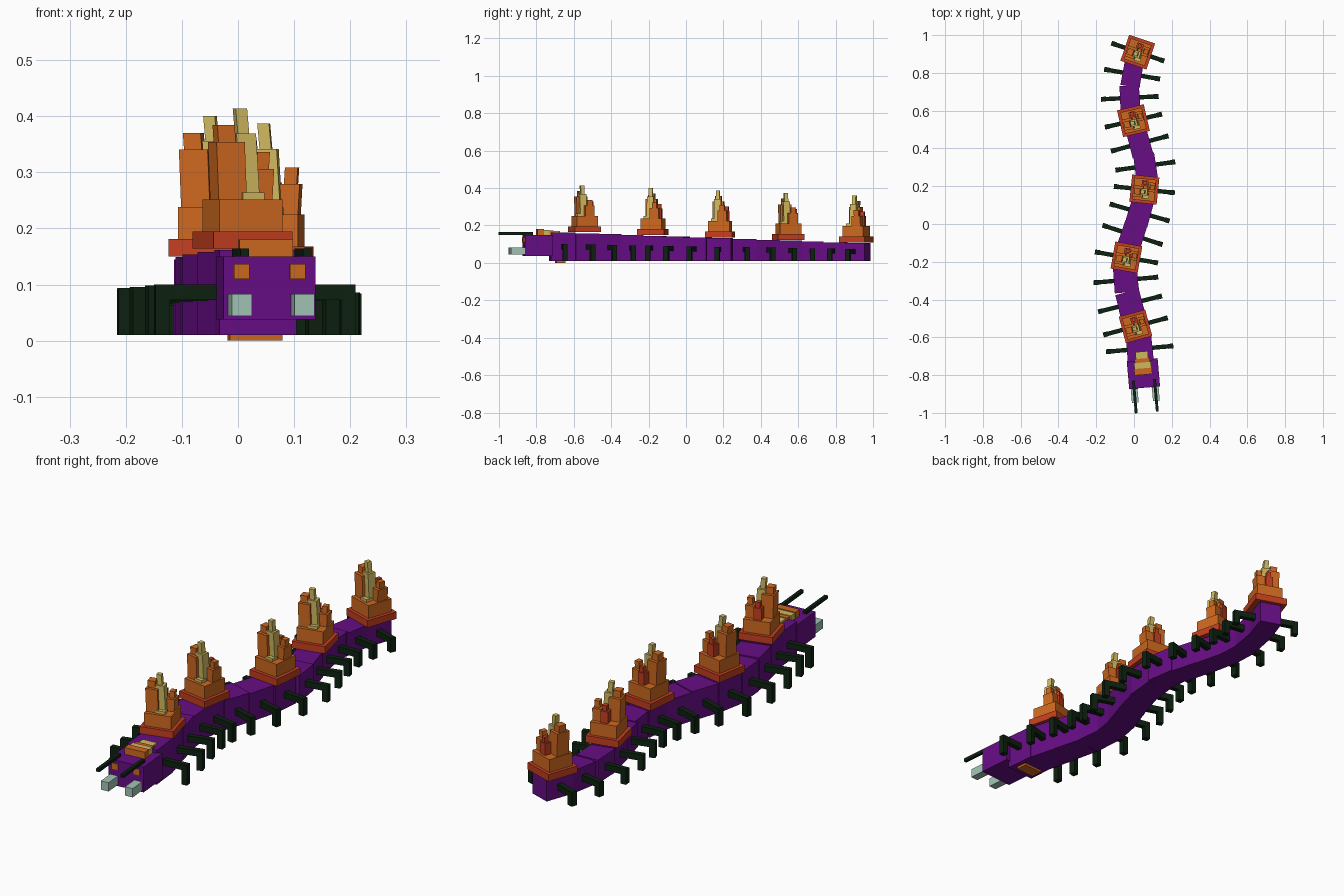
import bpy, bmesh, math
from mathutils import Matrix, Vector

if "Cube" in bpy.data.objects:
    bpy.data.objects.remove(bpy.data.objects["Cube"])


def material(name, rgb):
    m = bpy.data.materials.new(name)
    m.diffuse_color = (*rgb, 1)
    m.use_nodes = True
    m.node_tree.nodes["Principled BSDF"].inputs["Base Color"].default_value = m.diffuse_color
    return m


PURPLE = material("purple", (0.135, 0.004, 0.235))
ORANGE = material("orange", (0.62, 0.14, 0.014))
RED = material("red", (0.55, 0.05, 0.014))
TAN = material("tan", (0.63, 0.48, 0.115))
GREEN = material("dark green", (0.004, 0.015, 0.005))
PALE = material("pale mint", (0.36, 0.55, 0.47))


def frame(x, y, deg):
    return Matrix.Translation((x, y, 0)) @ Matrix.Rotation(math.radians(deg), 4, 'Z')


def box(name, mat, base, x, y, z, taper=1.0, lean=0.0, end=1.0):
    """Box from (min, max) ranges; taper shrinks the top, end scales the back."""
    bm = bmesh.new()
    bmesh.ops.create_cube(bm, size=1)
    cx, cy = sum(x) / 2, sum(y) / 2
    for v in bm.verts:
        k = (taper if v.co.z > 0 else 1.0)
        e = end if v.co.y > 0 else 1.0
        shift = lean if v.co.z > 0 else 0.0
        v.co = Vector((cx + v.co.x * (x[1] - x[0]) * k * e + shift,
                       cy + v.co.y * (y[1] - y[0]) * k,
                       z[0] + (v.co.z + 0.5) * (z[1] - z[0])))
    me = bpy.data.meshes.new(name)
    bm.to_mesh(me)
    bm.free()
    me.materials.append(mat)
    ob = bpy.data.objects.new(name, me)
    ob.matrix_world = base
    bpy.context.collection.objects.link(ob)
    return ob


def block(name, mat, base, cx, cy, w, d, z0, z1, lean=0.0, taper=1.0):
    return box(name, mat, base, (cx - w / 2, cx + w / 2),
               (cy - d / 2, cy + d / 2), (z0, z1), taper, lean)


def flame(base, t):
    # stepped base
    block("flame_slab", RED, base, 0, 0, 0.145, 0.145, t, t + 0.031)
    block("flame_tier", ORANGE, base, 0, 0, 0.116, 0.116, t + 0.031, t + 0.088)
    # tall left tongue
    block("left_tongue", ORANGE, base, -0.029, -0.012, 0.052, 0.06, t + 0.088, t + 0.19, -0.004)
    block("left_tongue_tip", ORANGE, base, -0.036, -0.012, 0.032, 0.034, t + 0.19, t + 0.22, -0.002)
    # shorter right tongue
    block("right_tongue", ORANGE, base, 0.034, 0.016, 0.038, 0.05, t + 0.088, t + 0.142, 0.003)
    block("right_tongue_tip", ORANGE, base, 0.038, 0.016, 0.023, 0.026, t + 0.142, t + 0.172, 0.002)
    # bright core
    block("core_step", TAN, base, 0.008, -0.032, 0.04, 0.03, t + 0.088, t + 0.1)
    block("core_tongue", TAN, base, 0.006, -0.012, 0.036, 0.036, t + 0.088, t + 0.205, -0.007)
    block("core_tip", TAN, base, -0.004, -0.012, 0.021, 0.021, t + 0.205, t + 0.25, -0.004)
    # red rear tongue
    block("rear_tongue", RED, base, 0.0, 0.034, 0.034, 0.03, t + 0.088, t + 0.14)
    block("rear_tongue_tip", RED, base, 0.0, 0.036, 0.019, 0.02, t + 0.14, t + 0.165)


# segment centres and headings, from tail to head
segments = [
    (0.02, 0.91, -18.7), (-0.01, 0.793, -10), (-0.022, 0.668, 3), (-0.003, 0.547, 13),
    (0.03, 0.426, 15), (0.06, 0.307, 8), (0.055, 0.182, -6), (0.03, 0.061, -16),
    (-0.008, -0.058, -18), (-0.04, -0.177, -10), (-0.043, -0.296, 5),
    (-0.021, -0.423, 14), (0.008, -0.542, 15), (0.03, -0.661, 5)]

for i, (x, y, deg) in enumerate(segments):
    f = i / 13                       # 0 at tail, 1 at head
    base = frame(x, y, deg)
    w = 0.1 + 0.038 * f
    top = 0.106 + 0.056 * f
    box("body_segment", PURPLE, base, (-w / 2, w / 2), (-0.066, 0.064), (0.01, top), end=0.97)
    # bent legs
    reach = 0.148 + 0.031 * f
    bar = 0.074 + 0.026 * f
    for s in (-1, 1):
        box("leg_bar", GREEN, base, tuple(sorted((s * 0.03, s * reach))),
            (-0.0115, 0.0115), (bar - 0.027, bar))
        box("leg_shin", GREEN, base, tuple(sorted((s * (reach - 0.026), s * reach))),
            (-0.013, 0.013), (0.01, bar - 0.001))
    if i % 3 == 0:
        flame(base, 0.11 + 0.054 * i / 12)

# head
head = frame(0.05, -0.795, 5)
box("head", PURPLE, head, (-0.082, 0.082), (-0.072, 0.078), (0.038, 0.15))
for s in (-1, 1):
    block("eye", ORANGE, head, s * 0.05, -0.072, 0.028, 0.008, 0.11, 0.137)
    block("fang", PALE, head, s * 0.056, -0.107, 0.036, 0.08, 0.044, 0.083)
    box("antenna", GREEN, head, (s * 0.056 - 0.0075, s * 0.056 + 0.0075),
        (-0.203, -0.03), (0.15, 0.164))

# striped crest on the head
for mat, y0, y1, w, z in ((ORANGE, -0.003, 0.031, 0.095, 0.180), (TAN, 0.031, 0.062, 0.09, 0.176),
                          (ORANGE, 0.062, 0.083, 0.08, 0.173), (TAN, 0.083, 0.12, 0.066, 0.17)):
    box("crest_stripe", mat, head, (-w / 2, w / 2), (y0, y1), (0.148, z))

# belly plate under the neck
belly = frame(0.03, -0.672, 5)
block("belly_plate", ORANGE, belly, 0, 0, 0.094, 0.05, 0.0, 0.012)
